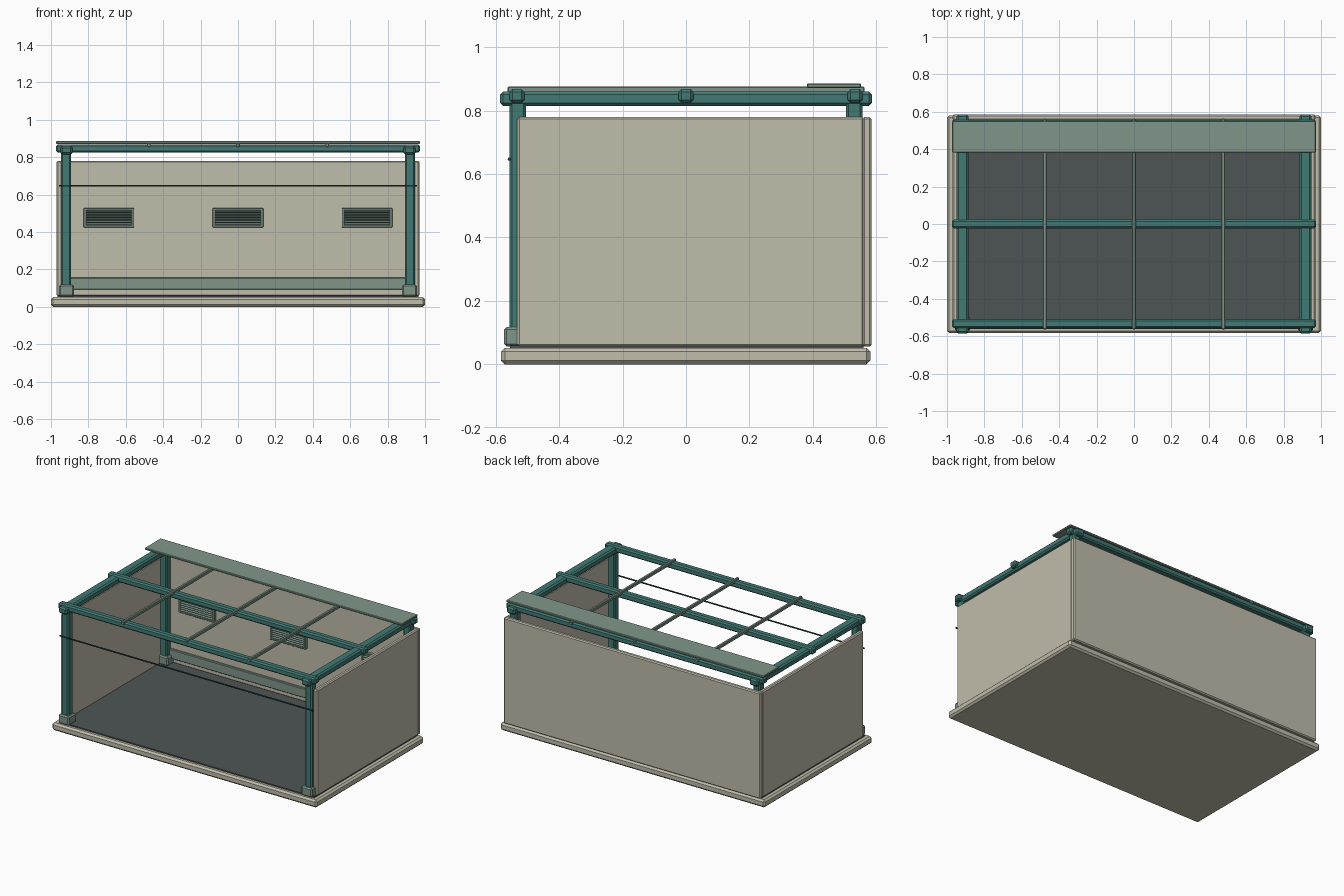
import bpy, math

if "Cube" in bpy.data.objects:
    bpy.data.objects.remove(bpy.data.objects["Cube"])


def material(name, rgb):
    m = bpy.data.materials.new(name)
    m.diffuse_color = (*rgb, 1)
    m.use_nodes = True
    m.node_tree.nodes["Principled BSDF"].inputs["Base Color"].default_value = m.diffuse_color
    return m


CREAM = material("cream", (0.53, 0.51, 0.41))
TEAL = material("teal", (0.054, 0.195, 0.174))
SAGE = material("sage", (0.216, 0.305, 0.254))
DARK = material("dark_floor", (0.076, 0.089, 0.089))
LINE = material("dark_trim", (0.02, 0.045, 0.045))


def box(name, x, y, z, mat, bevel=0.0, tilt=0.0):
    """Box from (min, max) ranges, with chamfered edges."""
    bpy.ops.mesh.primitive_cube_add(
        size=1, location=[(r[0] + r[1]) / 2 for r in (x, y, z)])
    o = bpy.context.object
    o.name = name
    o.scale = [r[1] - r[0] for r in (x, y, z)]
    bpy.ops.object.transform_apply(location=False, rotation=False, scale=True)
    o.rotation_euler.x = tilt
    o.data.materials.append(mat)
    if bevel:
        b = o.modifiers.new("chamfer", "BEVEL")
        b.width = bevel
        b.segments = 1
    return o


def mid(c, w):
    return (c - w / 2, c + w / 2)


# Base slab and floor
box("base_slab", (-1, 1), (-0.583, 0.581), (0, 0.052), CREAM, 0.012)
box("floor", (-0.965, 0.965), (-0.555, 0.56), (0.045, 0.06), DARK)

# Walls on three sides
box("back_wall", (-0.97, 0.97), (0.555, 0.585), (0.056, 0.78), CREAM, 0.007)
for s, side in ((-1, "left"), (1, "right")):
    box(side + "_wall", mid(s * 0.955, 0.03), (-0.532, 0.562), (0.056, 0.78), CREAM, 0.007)

# Corner posts with feet
for s, side in ((-1, "left"), (1, "right")):
    for t, end in ((-1, "front"), (1, "back")):
        box(f"{end}_{side}_post", mid(s * 0.92, 0.053), mid(t * 0.53, 0.053),
            (0.06, 0.83), TEAL, 0.008)
        box(f"{end}_{side}_foot", mid(s * 0.917, 0.08), mid(t * 0.533, 0.08),
            (0.056, 0.118), SAGE, 0.008)
    # Side roof beams
    box(side + "_roof_beam", mid(s * 0.917, 0.063), (-0.586, 0.586), (0.814, 0.86), TEAL, 0.01)

# Cross beams
for y, end in ((-0.533, "front"), (0, "middle"), (0.533, "back")):
    box(end + "_cross_beam", (-0.973, 0.973), mid(y, 0.047), (0.825, 0.868), TEAL, 0.009)

# Thin roof rails
for i, x in enumerate((-0.477, 0, 0.477)):
    box(f"roof_rail_{i + 1}", mid(x, 0.02), (-0.563, 0.563), (0.854, 0.876), SAGE, 0.004)

# Rear roof plank and skirting on the back wall
box("roof_plank", (-0.972, 0.972), (0.381, 0.552), (0.871, 0.885), SAGE, 0.003)
box("back_skirting", (-0.93, 0.93), (0.537, 0.557), (0.092, 0.156), SAGE, 0.004)

# Front wire
bpy.ops.mesh.primitive_cylinder_add(vertices=8, radius=0.005, depth=1.914,
                                    location=(0, -0.557, 0.647),
                                    rotation=(0, math.pi / 2, 0))
wire = bpy.context.object
wire.name = "front_wire"
wire.data.materials.append(LINE)
bpy.ops.object.shade_smooth_by_angle()

# Louvred vents
for i, cx in enumerate((-0.69, 0, 0.69)):
    n = f"vent_{i + 1}"
    box(n + "_back", mid(cx, 0.25), (0.548, 0.558), (0.43, 0.522), LINE)
    for s in (-1, 1):
        box(n + "_frame_side", mid(cx + s * 0.128, 0.014), (0.535, 0.557), (0.425, 0.527), SAGE, 0.002)
        box(n + "_frame_rail", mid(cx, 0.26), (0.535, 0.557), mid(0.476 + s * 0.045, 0.012), SAGE, 0.002)
    for k in range(6):
        box(n + "_slat", mid(cx, 0.244), mid(0.543, 0.014),
            mid(0.476 + (k - 2.5) * 0.0135, 0.005), SAGE, 0, math.radians(30))
